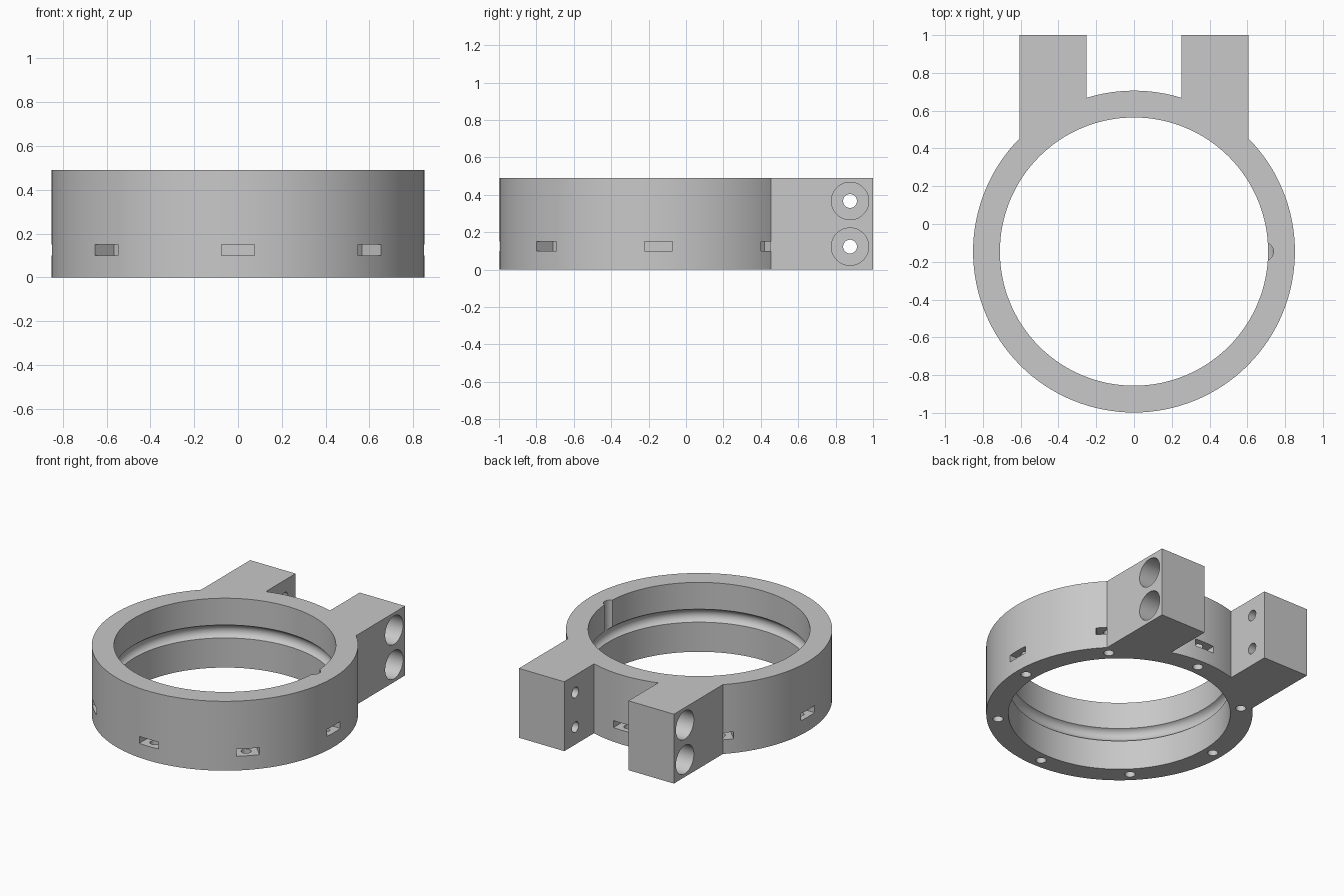
import bpy, bmesh
from math import sin, cos, pi, asin, radians
from mathutils import Matrix, Vector

cube = bpy.data.objects.get("Cube")
if cube:
    bpy.data.objects.remove(cube)

CY = -0.146                     # ring centre along y
R_OUT, R_IN, H = 0.852, 0.71, 0.49
SEG = 128
GROOVE_R, GROOVE_C, GROOVE_Z = 0.05, 0.69, 0.255
SLOT_Z = 0.125
BOLT_R = 0.78

grey = bpy.data.materials.new("plain grey")
grey.use_nodes = True
grey.diffuse_color = (0.58, 0.58, 0.58, 1)
grey.node_tree.nodes["Principled BSDF"].inputs["Base Color"].default_value = (0.58, 0.58, 0.58, 1)


def make(name, bm):
    bmesh.ops.recalc_face_normals(bm, faces=bm.faces)
    mesh = bpy.data.meshes.new(name)
    bm.to_mesh(mesh)
    bm.free()
    mesh.materials.append(grey)
    obj = bpy.data.objects.new(name, mesh)
    bpy.context.collection.objects.link(obj)
    return obj


def add_box(bm, centre, size, turn=Matrix()):
    m = Matrix.Translation(centre) @ turn @ Matrix.Diagonal((*size, 1))
    bmesh.ops.create_cube(bm, size=1, matrix=m)


def add_rod(bm, centre, radius, length, turn=Matrix(), seg=32):
    bmesh.ops.create_cone(bm, cap_ends=True, segments=seg, radius1=radius, radius2=radius,
                          depth=length, matrix=Matrix.Translation(centre) @ turn)


def cut(obj, bm):
    cutter = make("cutter", bm)
    cutter.hide_render = True
    mod = obj.modifiers.new("cut", 'BOOLEAN')
    mod.operation, mod.solver, mod.object = 'DIFFERENCE', 'EXACT', cutter
    bpy.context.view_layer.objects.active = obj
    bpy.ops.object.modifier_apply(modifier=mod.name)
    bpy.data.objects.remove(cutter)


def smooth(obj):
    bpy.ops.object.select_all(action='DESELECT')
    obj.select_set(True)
    bpy.context.view_layer.objects.active = obj
    bpy.ops.object.shade_smooth_by_angle(angle=radians(30))


# Ring body: turned profile with a round groove on the inner wall
half = pi - asin((R_IN - GROOVE_C) / GROOVE_R) * 2
groove = [(GROOVE_C + GROOVE_R * cos(a), GROOVE_Z + GROOVE_R * sin(a))
          for a in (half / 2 - half * i / 12 for i in range(13))]
profile = [(R_IN, 0), (R_OUT, 0), (R_OUT, H), (R_IN, H)] + groove
bm = bmesh.new()
rings = []
for i in range(SEG):
    a = 2 * pi * i / SEG
    rings.append([bm.verts.new((r * cos(a), CY + r * sin(a), z)) for r, z in profile])
for i in range(SEG):
    p, q = rings[i], rings[(i + 1) % SEG]
    for j in range(len(profile)):
        k = (j + 1) % len(profile)
        bm.faces.new((p[j], q[j], q[k], p[k]))
ring = make("ring_body", bm)

# Nut slots around the outside, and bolt holes from below
slots, holes = bmesh.new(), bmesh.new()
for i in range(8):
    a = i * pi / 4
    d = Vector((cos(a), sin(a), 0))
    base = Vector((0, CY, SLOT_Z))
    add_box(slots, base + d * 0.82, (0.19, 0.15, 0.05), Matrix.Rotation(a, 4, 'Z'))
    add_rod(holes, base + d * BOLT_R - Vector((0, 0, 0.05)), 0.033, 0.25, seg=24)
cut(ring, slots)
cut(ring, holes)

# Loading notch from the top rim down into the groove
notch = bmesh.new()
top = H + 0.05
add_rod(notch, (GROOVE_C, CY, (GROOVE_Z + top) / 2), GROOVE_R - 0.002, top - GROOVE_Z)
cut(ring, notch)
smooth(ring)

# Clamp blocks at the back, each with two counterbored cross holes
for name, s in (("left_clamp_block", 1), ("right_clamp_block", -1)):
    bm = bmesh.new()
    add_box(bm, (s * 0.428, 0.65, H / 2), (0.355, 0.7, H))
    block = make(name, bm)
    bm = bmesh.new()
    add_rod(bm, (0, CY, H / 2), R_OUT - 0.002, 1, seg=SEG)
    cut(block, bm)
    across = Matrix.Rotation(pi / 2, 4, 'Y')
    for radius, x, length in ((0.1, 0.605, 0.4), (0.037, 0.428, 0.6)):
        bm = bmesh.new()
        for z in (0.123, 0.367):
            add_rod(bm, (s * x, 0.877, z), radius, length, across, 48)
        cut(block, bm)
    smooth(block)
